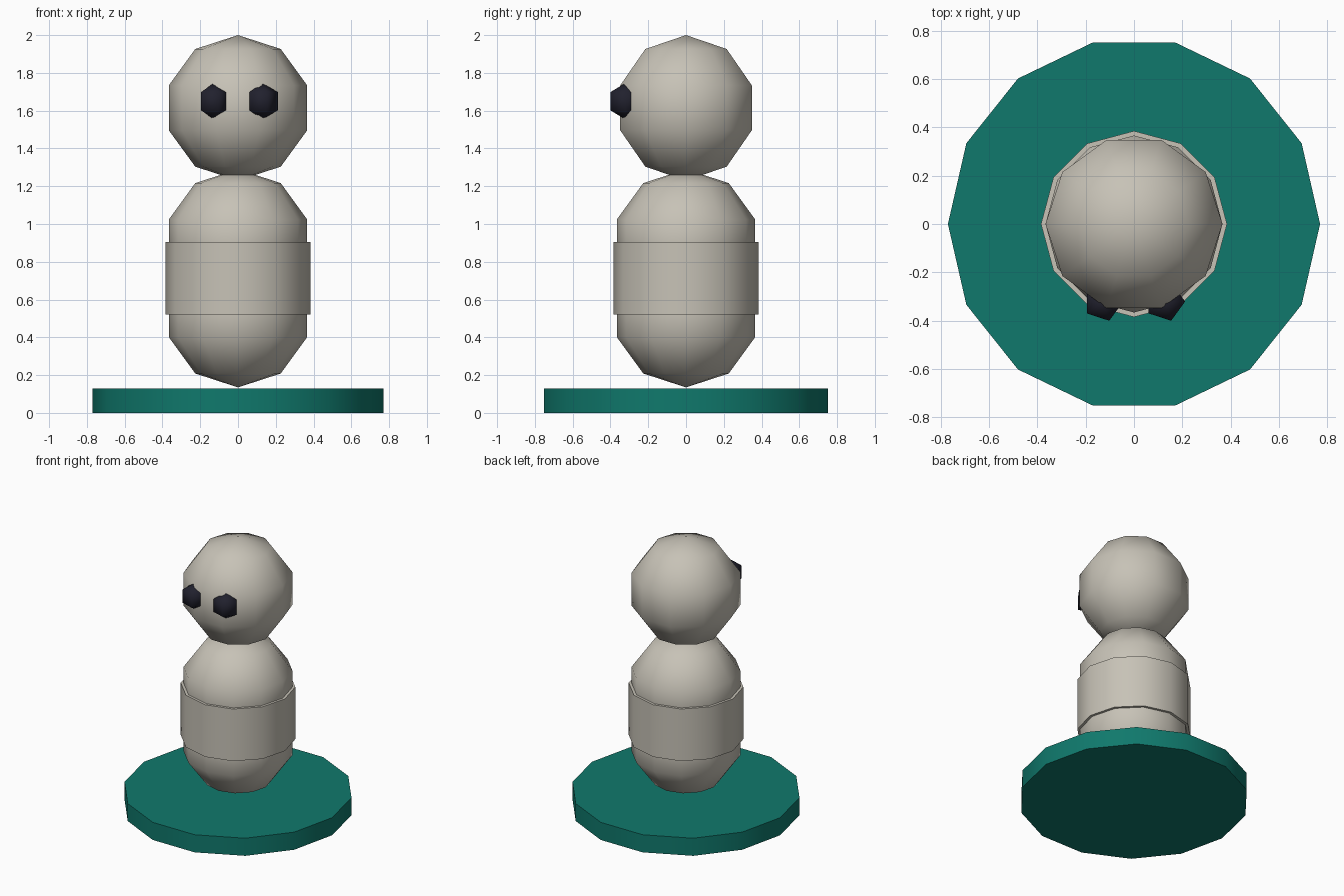
import bpy
import bmesh
from math import cos, sin, pi, radians

cube = bpy.data.objects.get("Cube")
if cube:
    bpy.data.objects.remove(cube, do_unlink=True)


def make_material(name, color):
    mat = bpy.data.materials.new(name)
    mat.use_nodes = True
    mat.diffuse_color = (*color, 1)
    mat.node_tree.nodes["Principled BSDF"].inputs["Base Color"].default_value = (*color, 1)
    return mat


def lathe(name, profile, sides, location, mat):
    """Revolve (radius, height) points about z, first corner on +x."""
    bm = bmesh.new()
    rings = []
    for r, z in profile:
        if r < 1e-6:
            rings.append([bm.verts.new((0, 0, z))] * sides)
        else:
            rings.append([bm.verts.new((r * cos(2 * pi * i / sides),
                                        r * sin(2 * pi * i / sides), z))
                          for i in range(sides)])
    for low, high in zip(rings, rings[1:]):
        for i in range(sides):
            j = (i + 1) % sides
            corners = dict.fromkeys((low[i], low[j], high[j], high[i]))
            bm.faces.new(list(corners))
    # Flat caps on open ends
    if profile[0][0] > 1e-6:
        bm.faces.new(rings[0][::-1])
    if profile[-1][0] > 1e-6:
        bm.faces.new(rings[-1])
    bmesh.ops.recalc_face_normals(bm, faces=bm.faces)
    mesh = bpy.data.meshes.new(name)
    bm.to_mesh(mesh)
    bm.free()
    mesh.materials.append(mat)
    obj = bpy.data.objects.new(name, mesh)
    obj.location = location
    bpy.context.collection.objects.link(obj)
    return obj


def ball(name, radius, sides, bands, location, mat):
    angles = [pi * k / bands for k in range(bands + 1)]
    profile = [(radius * sin(a), -radius * cos(a)) for a in angles]
    return lathe(name, profile, sides, location, mat)


def drum(name, radius, height, sides, z, mat):
    return lathe(name, [(radius, 0), (radius, height)], sides, (0, 0, z), mat)


stone = make_material("warm grey", (0.57, 0.54, 0.47))
teal = make_material("teal", (0.005, 0.19, 0.15))
ink = make_material("dark navy", (0.015, 0.015, 0.027))

R = 0.385
parts = [
    # Round stand
    drum("base", 2 * R, 0.13, 14, 0, teal),
    # Capsule body: two balls joined by a drum
    ball("lower_body", R, 12, 5, (0, 0, 0.52), stone),
    drum("middle_body", R, R, 12, 0.52, stone),
    ball("upper_body", R, 12, 5, (0, 0, 0.52 + R), stone),
    # Head
    ball("head", R, 10, 5, (0, 0, 2 - R), stone),
]
# Eyes
for side, x in (("right", -0.128), ("left", 0.128)):
    parts.append(ball(side + "_eye", R / 4, 5, 3, (x, -0.321, 1.65), ink))

# Smooth shading, sharp only at the drum rims
bpy.ops.object.select_all(action="DESELECT")
for obj in parts:
    obj.select_set(True)
bpy.context.view_layer.objects.active = parts[0]
bpy.ops.object.shade_smooth_by_angle(angle=radians(75))
